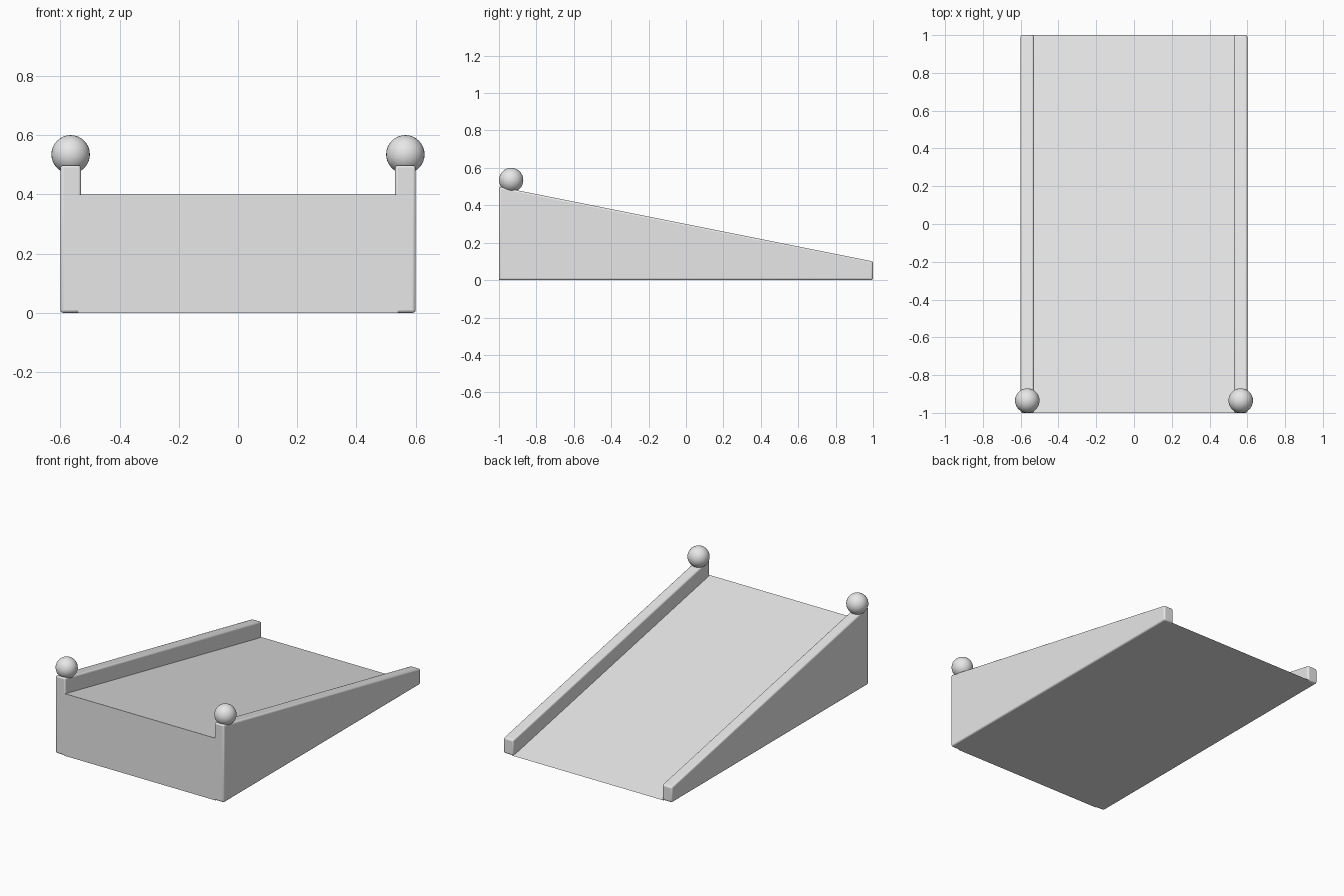
import bpy
import bmesh

cube = bpy.data.objects.get("Cube")
if cube:
    bpy.data.objects.remove(cube, do_unlink=True)

# Single plain finish
grey = bpy.data.materials.new("light_grey")
grey.use_nodes = True
COLOUR = (0.8, 0.8, 0.8, 1)
grey.diffuse_color = COLOUR
grey.node_tree.nodes["Principled BSDF"].inputs["Base Color"].default_value = COLOUR


def extrude_profile(name, profile, x0, x1):
    """Extrude a side profile of (y, z) points from x0 to x1."""
    bm = bmesh.new()
    face = bm.faces.new([bm.verts.new((x0, y, z)) for y, z in profile])
    result = bmesh.ops.extrude_face_region(bm, geom=[face])
    verts = [g for g in result["geom"] if isinstance(g, bmesh.types.BMVert)]
    bmesh.ops.translate(bm, verts=verts, vec=(x1 - x0, 0, 0))
    bmesh.ops.recalc_face_normals(bm, faces=bm.faces)
    mesh = bpy.data.meshes.new(name)
    bm.to_mesh(mesh)
    bm.free()
    mesh.materials.append(grey)
    obj = bpy.data.objects.new(name, mesh)
    bpy.context.collection.objects.link(obj)
    return obj


# Sloping wedge between the rails
extrude_profile("ramp_wedge", [(-1, 0), (1, 0), (-1, 0.4)], -0.54, 0.54)

RAIL_PROFILE = [(-1, 0), (1, 0), (1, 0.1), (-1, 0.5)]
for side, s in (("left", 1), ("right", -1)):
    # Side rail with softened edges
    rail = extrude_profile(side + "_rail", RAIL_PROFILE, s * 0.53, s * 0.6)
    bevel = rail.modifiers.new("soft_edges", "BEVEL")
    bevel.width = 0.01
    bevel.segments = 3
    bevel.limit_method = "ANGLE"
    bpy.ops.object.select_all(action="DESELECT")
    rail.select_set(True)
    bpy.context.view_layer.objects.active = rail
    bpy.ops.object.shade_smooth_by_angle()

    # Ball finial on the high end
    bpy.ops.mesh.primitive_uv_sphere_add(
        segments=32, ring_count=16, radius=0.065,
        location=(s * 0.565, -0.935, 0.535))
    ball = bpy.context.object
    ball.name = side + "_ball"
    ball.data.materials.append(grey)
    bpy.ops.object.shade_smooth()
